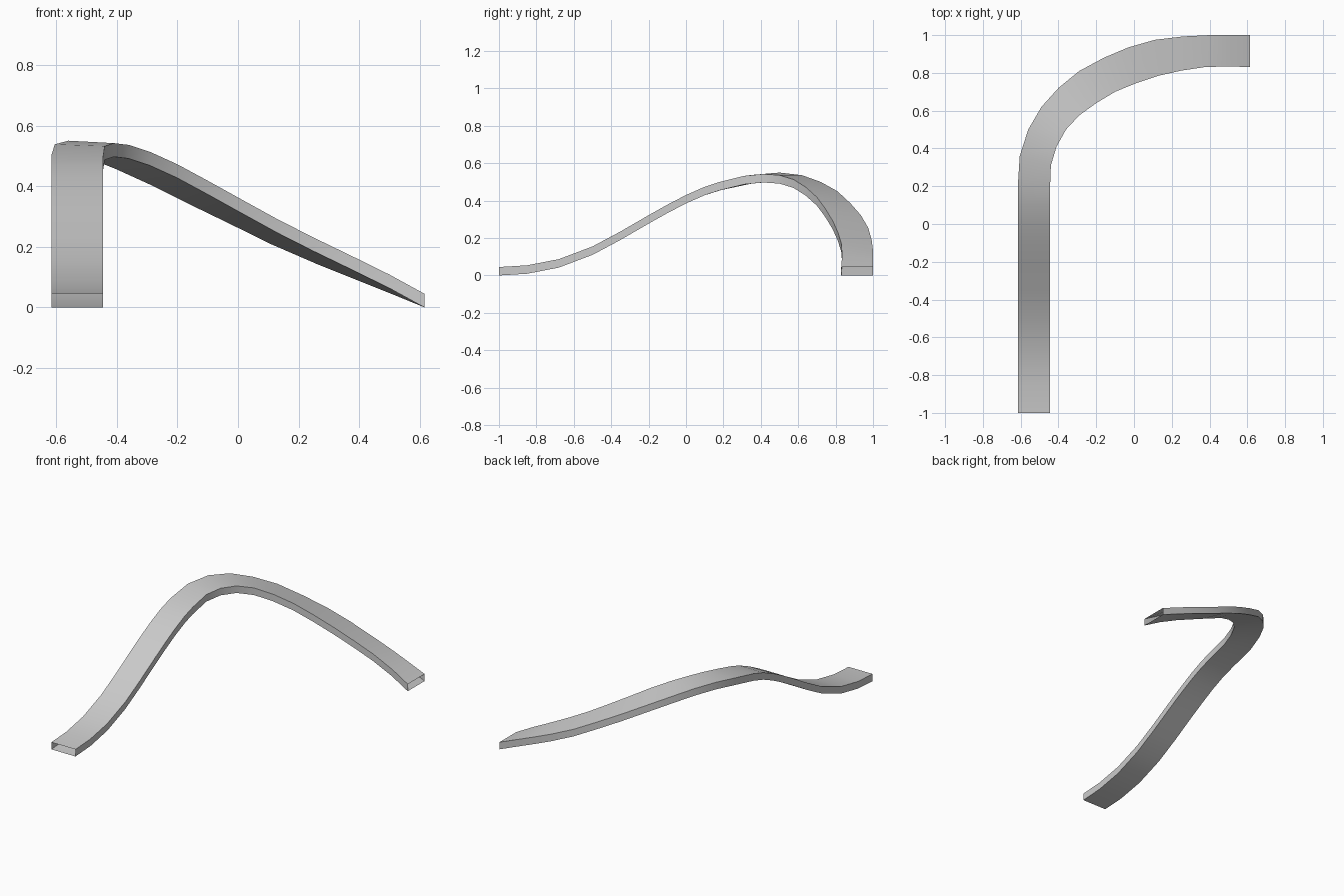
import bpy, bmesh, math

if "Cube" in bpy.data.objects:
    bpy.data.objects.remove(bpy.data.objects["Cube"])

DEPTH = 0.045

# straight ramp: (y, top z), level across its width
ramp = [(-1, .045), (-.85, .054), (-.68, .087), (-.5, .155), (-.35, .235),
        (-.2, .322), (-.1, .378), (0, .43), (.1, .474)]
outer = [(-.615, y, z) for y, z in ramp]
inner = [(-.445, y, z) for y, z in ramp]

# banked turn: top edge on the outside and inside of the bend
outer += [(-.615, .2, .505), (-.605, .36, .538), (-.56, .5, .55), (-.49, .62, .536),
          (-.4, .72, .5), (-.29, .81, .45), (-.16, .88, .385), (-.03, .935, .322),
          (.11, .975, .253), (.26, .993, .188), (.4, 1, .132), (.51, 1, .088), (.615, 1, .045)]
inner += [(-.445, .18, .5), (-.44, .31, .532), (-.41, .41, .542), (-.36, .5, .536),
          (-.29, .575, .513), (-.2, .64, .472), (-.1, .7, .418), (.01, .745, .357),
          (.13, .785, .291), (.25, .812, .23), (.37, .83, .172), (.5, .835, .108), (.615, .83, .045)]

# open-ended rectangular tube lofted between the two edges
bm = bmesh.new()
rings = []
for o, i in zip(outer, inner):
    corners = [o, i, (i[0], i[1], i[2] - DEPTH), (o[0], o[1], o[2] - DEPTH)]
    rings.append([bm.verts.new(c) for c in corners])
for a, b in zip(rings, rings[1:]):
    for k in range(4):
        n = (k + 1) % 4
        bm.faces.new((a[k], a[n], b[n], b[k]))
bm.normal_update()
top = bm.faces[:][0]
if top.normal.z < 0:
    bmesh.ops.reverse_faces(bm, faces=bm.faces[:])

mesh = bpy.data.meshes.new("curved_tube")
bm.to_mesh(mesh)
bm.free()
tube = bpy.data.objects.new("curved_tube", mesh)
bpy.context.collection.objects.link(tube)

# smooth along the length, sharp at the four long edges
bpy.context.view_layer.objects.active = tube
tube.select_set(True)
bpy.ops.object.shade_smooth_by_angle(angle=math.radians(40))
